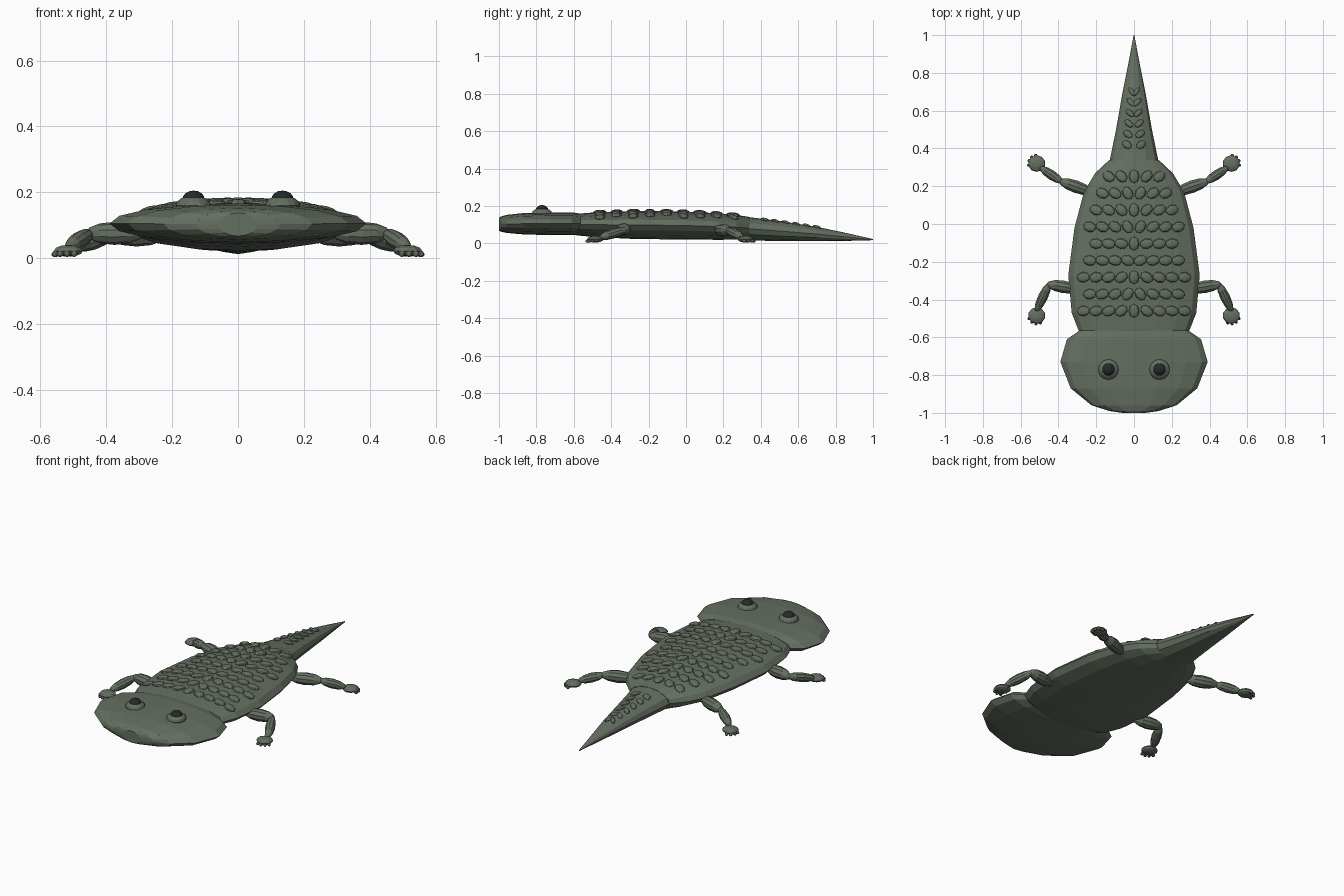
import bpy, bmesh, math
from mathutils import Vector, Matrix

if "Cube" in bpy.data.objects:
    bpy.data.objects.remove(bpy.data.objects["Cube"])


def material(name, rgb):
    m = bpy.data.materials.new(name)
    m.use_nodes = True
    m.diffuse_color = (*rgb, 1)
    m.node_tree.nodes["Principled BSDF"].inputs["Base Color"].default_value = (*rgb, 1)
    return m


SKIN = material("moss_green_skin", (0.13, 0.16, 0.12))
DARK = material("dark_eye", (0.018, 0.022, 0.022))


def finish(bm, name, mat):
    bmesh.ops.recalc_face_normals(bm, faces=bm.faces)
    me = bpy.data.meshes.new(name)
    bm.to_mesh(me)
    bm.free()
    me.materials.append(mat)
    ob = bpy.data.objects.new(name, me)
    bpy.context.collection.objects.link(ob)
    return ob


def loft(name, sections, sides):
    """Elliptical rings (y, half width, centre z, half height) along y."""
    bm = bmesh.new()
    rings = []
    for y, w, zc, h in sections:
        angles = [math.tau * i / sides for i in range(sides)]
        rings.append([bm.verts.new((w * math.cos(a), y, zc + h * math.sin(a))) for a in angles])
    for a, b in zip(rings, rings[1:]):
        for i in range(sides):
            j = (i + 1) % sides
            bm.faces.new((a[i], a[j], b[j], b[i]))
    bm.faces.new(rings[0])
    bm.faces.new(rings[-1])
    return finish(bm, name, SKIN)


def blob(bm, centre, size, rot=None, u=10, v=6):
    """Faceted ellipsoid."""
    m = Matrix.Translation(centre) @ (rot or Matrix()) @ Matrix.Diagonal((*size, 1))
    bmesh.ops.create_uvsphere(bm, u_segments=u, v_segments=v, radius=1, matrix=m)


def limb(bm, a, b, r):
    a, b = Vector(a), Vector(b)
    d = b - a
    rot = d.to_track_quat("Z", "Y").to_matrix().to_4x4()
    blob(bm, (a + b) / 2, (r, r, d.length / 2 + r * 0.4), rot)


# Broad flat head
loft("head", [
    (-1.0, 0.06, 0.102, 0.035), (-0.99, 0.13, 0.103, 0.04), (-0.96, 0.225, 0.104, 0.048),
    (-0.87, 0.335, 0.105, 0.057), (-0.73, 0.39, 0.105, 0.061),
    (-0.61, 0.355, 0.105, 0.061), (-0.565, 0.29, 0.105, 0.054)], 16)

# Body and tapering tail
BODY = [
    (-0.62, 0.24, 0.1, 0.052), (-0.56, 0.295, 0.1, 0.06), (-0.47, 0.33, 0.1, 0.067),
    (-0.27, 0.348, 0.098, 0.075), (-0.02, 0.315, 0.096, 0.075), (0.17, 0.265, 0.09, 0.071),
    (0.27, 0.205, 0.086, 0.066), (0.34, 0.13, 0.08, 0.061)]
loft("body", BODY, 16)
TAIL = [
    (0.28, 0.11, 0.08, 0.055), (0.34, 0.128, 0.078, 0.062), (0.5, 0.095, 0.066, 0.054),
    (0.7, 0.06, 0.05, 0.038), (0.85, 0.03, 0.035, 0.022), (1.0, 0.002, 0.02, 0.003)]
loft("tail", TAIL, 12)


def section_at(sections, y):
    for a, b in zip(sections, sections[1:]):
        if a[0] <= y <= b[0]:
            t = (y - a[0]) / (b[0] - a[0])
            return [p + (q - p) * t for p, q in zip(a, b)]


def scale_on(bm, sections, x, y, size):
    """Flattened bump lying on the upper surface, back edge slightly raised."""
    def height(px, py):
        _, w, zc, h = section_at(sections, py)
        return zc + h * math.sqrt(max(0.05, 1 - (px / w) ** 2))
    e = 0.01
    n = Vector((height(x - e, y) - height(x + e, y),
                height(x, y - e) - height(x, y + e), 2 * e))
    rot = n.to_track_quat("Z", "Y").to_matrix().to_4x4()
    blob(bm, (x, y, height(x, y)), size, rot, 8, 6)


# Rows of staggered scales on the back
bm = bmesh.new()
for row in range(9):
    y = -0.46 + row * 0.089
    reach = section_at(BODY, y)[1] * 0.82
    offset = 0.5 if row % 2 else 0
    for col in range(-5, 6):
        x = (col + offset) * 0.067
        if abs(x) < reach:
            scale_on(bm, BODY, x, y, (0.028, 0.036, 0.012))
finish(bm, "back_scales", SKIN)

# Two narrowing lines of scales on the tail
bm = bmesh.new()
for i in range(6):
    for side in (-1, 1):
        scale_on(bm, TAIL, side * (0.037 - i * 0.005), 0.42 + i * 0.056,
                 (0.021 - i * 0.0018, 0.028, 0.009))
finish(bm, "tail_scales", SKIN)

# Legs: two segments, a flat foot and a fan of toes
LEGS = {
    "front": ((0.3, -0.345, 0.075), (0.45, -0.32, 0.075), (0.515, -0.455, 0.032), (0.515, -0.485)),
    "rear": ((0.23, 0.17, 0.07), (0.385, 0.225, 0.07), (0.49, 0.295, 0.035), (0.515, 0.32)),
}
for side_name, s in (("left", 1), ("right", -1)):
    for leg, (hip, knee, ankle, foot) in LEGS.items():
        bm = bmesh.new()
        limb(bm, hip, knee, 0.035)
        limb(bm, knee, ankle, 0.027)
        centre = Vector((*foot, 0.022))
        blob(bm, centre, (0.046, 0.044, 0.018))
        heading = math.atan2(foot[1] - knee[1], foot[0] - knee[0])
        for k in (-1.5, -0.5, 0.5, 1.5):
            a = heading + k * 0.55
            out = Vector((math.cos(a), math.sin(a), 0))
            limb(bm, centre + out * 0.027 - Vector((0, 0, 0.004)),
                 centre + out * 0.048 - Vector((0, 0, 0.012)), 0.01)
        bmesh.ops.scale(bm, vec=(s, 1, 1), verts=bm.verts)
        finish(bm, f"{side_name}_{leg}_leg", SKIN)

    # Eyes: raised socket with a dark dome
    bm = bmesh.new()
    blob(bm, (s * 0.135, -0.77, 0.16), (0.054, 0.054, 0.03), None, 16, 8)
    finish(bm, f"{side_name}_eye_socket", SKIN)
    bm = bmesh.new()
    blob(bm, (s * 0.135, -0.77, 0.178), (0.034, 0.034, 0.027), None, 16, 8)
    finish(bm, f"{side_name}_eye", DARK)
